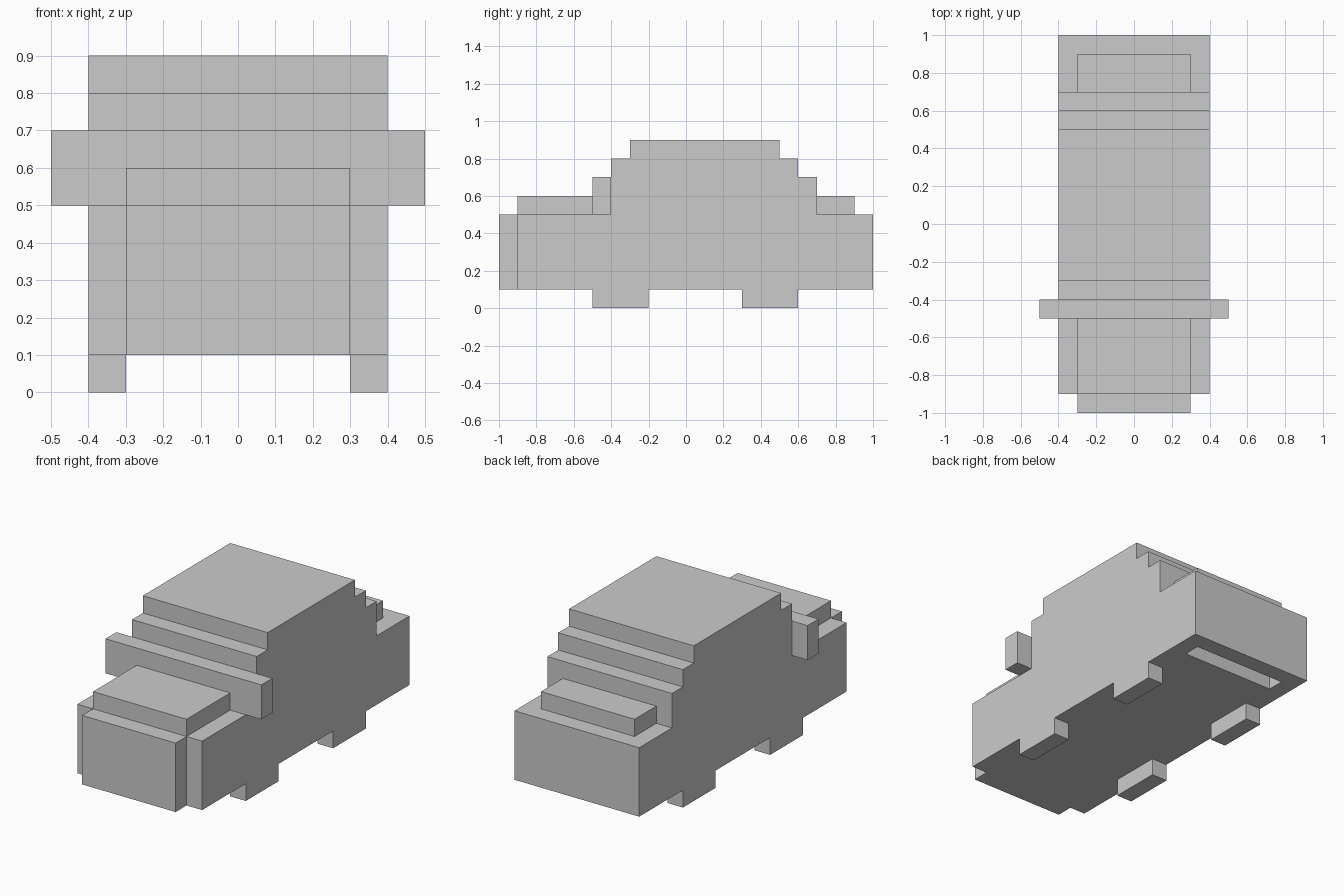
import bpy
import bmesh

if "Cube" in bpy.data.objects:
    bpy.data.objects.remove(bpy.data.objects["Cube"])


def add_mesh(name, bm):
    bmesh.ops.recalc_face_normals(bm, faces=bm.faces)
    mesh = bpy.data.meshes.new(name)
    bm.to_mesh(mesh)
    bm.free()
    obj = bpy.data.objects.new(name, mesh)
    bpy.context.collection.objects.link(obj)
    return obj


def box(name, x, y, z):
    bm = bmesh.new()
    bmesh.ops.create_cube(bm, size=1)
    for v in bm.verts:
        v.co = [lo + (c + 0.5) * (hi - lo) for c, (lo, hi) in zip(v.co, (x, y, z))]
    return add_mesh(name, bm)


def side_profile(name, points, half_width):
    bm = bmesh.new()
    face = bm.faces.new([bm.verts.new((-half_width, y, z)) for y, z in points])
    out = bmesh.ops.extrude_face_region(bm, geom=[face])
    moved = [g for g in out["geom"] if isinstance(g, bmesh.types.BMVert)]
    bmesh.ops.translate(bm, verts=moved, vec=(2 * half_width, 0, 0))
    return add_mesh(name, bm)


# Lower body with the stepped cabin
body = side_profile("body", [
    (-0.9, 0.1), (1.0, 0.1), (1.0, 0.5), (0.7, 0.5), (0.7, 0.7), (0.6, 0.7),
    (0.6, 0.8), (0.5, 0.8), (0.5, 0.9), (-0.3, 0.9), (-0.3, 0.8),
    (-0.4, 0.8), (-0.4, 0.5), (-0.9, 0.5)], 0.4)

# Slot in the underside behind the rear wheels
cutter = box("underside_slot_cutter", (-0.3, 0.3), (0.8, 0.9), (0.0, 0.2))
cutter.hide_render = True
cutter.hide_viewport = True
cut = body.modifiers.new("underside_slot", "BOOLEAN")
cut.operation = "DIFFERENCE"
cut.solver = "EXACT"
cut.object = cutter

# Nose, bonnet, boot lid and the bar carrying the side mirrors
box("nose", (-0.3, 0.3), (-1.0, -0.9), (0.1, 0.5))
box("bonnet", (-0.3, 0.3), (-0.9, -0.5), (0.5, 0.6))
box("boot_lid", (-0.3, 0.3), (0.7, 0.9), (0.5, 0.6))
box("mirror_bar", (-0.5, 0.5), (-0.5, -0.4), (0.5, 0.7))

# Wheels
for end, y in (("front", (-0.5, -0.2)), ("rear", (0.3, 0.6))):
    for side, x in (("left", (-0.4, -0.3)), ("right", (0.3, 0.4))):
        box(f"{end}_{side}_wheel", x, y, (0.0, 0.1))
